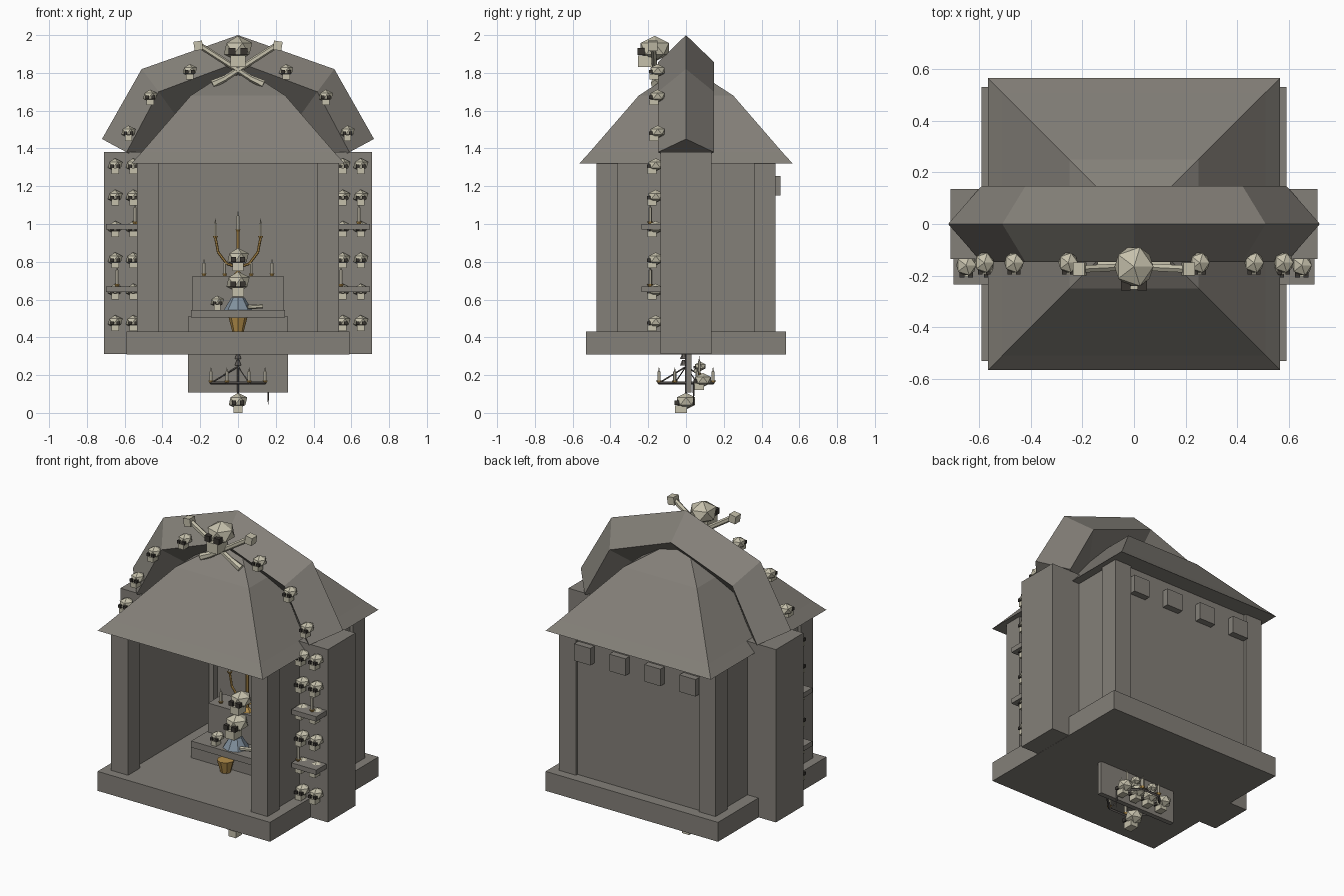
import bpy, bmesh, math
from mathutils import Vector, Matrix

if "Cube" in bpy.data.objects:
    bpy.data.objects.remove(bpy.data.objects["Cube"])

COL = {"stone": (0.23, 0.215, 0.19, 1), "bone": (0.56, 0.53, 0.41, 1), "dark": (0.04, 0.035, 0.03, 1),
       "gold": (0.45, 0.27, 0.07, 1), "wax": (0.62, 0.58, 0.46, 1), "cloth": (0.22, 0.28, 0.34, 1),
       "iron": (0.12, 0.11, 0.10, 1)}
MATS = {}
for n, c in COL.items():
    MATS[n] = bpy.data.materials.new(n)
    MATS[n].diffuse_color = c
groups = {}


def grp(name, mat):
    """One mesh per named part; repeated pieces gather in it."""
    return groups.setdefault(name, (bmesh.new(), mat))[0]


def box(name, mat, x0, x1, y0, y1, z0, z1, rot=0.0):
    m = (Matrix.Translation(((x0 + x1) / 2, (y0 + y1) / 2, (z0 + z1) / 2)) @ Matrix.Rotation(rot, 4, 'Y')
         @ Matrix.Diagonal((x1 - x0, y1 - y0, z1 - z0, 1)))
    bmesh.ops.create_cube(grp(name, mat), size=1, matrix=m)


def rod(name, mat, a, b, r, r2=None, n=6):
    a, b = Vector(a), Vector(b)
    m = Matrix.Translation((a + b) / 2) @ (b - a).to_track_quat('Z', 'Y').to_matrix().to_4x4()
    bmesh.ops.create_cone(grp(name, mat), cap_ends=True, segments=n, radius1=r,
                          radius2=r if r2 is None else r2, depth=(b - a).length, matrix=m)


def loft(name, mat, rings, caps=True, closed=True):
    bm = grp(name, mat)
    vs = [[bm.verts.new(p) for p in ring] for ring in rings]
    k = len(rings[0])
    for a, b in zip(vs, vs[1:]):
        for i in range(k):
            j = (i + 1) % k
            bm.faces.new((a[i], a[j], b[j], b[i]))
    if caps:
        bm.faces.new(vs[0][::-1])
        bm.faces.new(vs[-1])
    bmesh.ops.recalc_face_normals(bm, faces=bm.faces)


def skull(name, x, y, z, w):
    m = Matrix.Translation((x, y, z + 0.1 * w)) @ Matrix.Diagonal((1.05, 1.1, 0.85, 1))
    bmesh.ops.create_icosphere(grp(name, "bone"), subdivisions=1, radius=w / 2, matrix=m)
    box(name, "bone", x - .24 * w, x + .24 * w, y - .55 * w, y + .05 * w, z - .5 * w, z - .12 * w)
    for s in (-1, 1):
        box(name + "_eyes", "dark", x + s * .2 * w - .11 * w, x + s * .2 * w + .11 * w,
            y - .58 * w, y - .35 * w, z - .1 * w, z + .12 * w)


def candle(name, x, y, z, h, r=0.009):
    rod(name + "_holders", "gold", (x, y, z), (x, y, z + .012), r * 1.1, r * 1.8)
    rod(name, "wax", (x, y, z + .01), (x, y, z + h * .75), r)
    rod(name, "wax", (x, y, z + h * .75), (x, y, z + h), r * .5, 0.001, 4)


# floor slab, corner posts and recessed walls
box("floor_slab", "stone", -.59, .59, -.53, .53, .31, .43)
for s in (-1, 1):
    for t in (-1, 1):
        x0, x1 = sorted((s * .42, s * .535))
        y0, y1 = sorted((t * .36, t * .475))
        box("corner_posts", "stone", x0, x1, y0, y1, .43, 1.325)
    x0, x1 = sorted((s * .45, s * .515))
    box("side_walls", "stone", x0, x1, -.37, .37, .43, 1.325)
    x0, x1 = sorted((s * .46, s * .71))
    box("arch_legs", "stone", x0, x1, -.135, .135, .311, 1.38)
box("back_wall", "stone", -.43, .43, .40, .46, .43, 1.325)
for x in (-.36, -.12, .12, .36):
    box("back_plaques", "stone", x - .055, x + .055, .45, .50, 1.15, 1.255)

# stepped pyramid roof
loft("roof", "stone", [[(sx * r, sy * r, z) for sx, sy in ((-1, -1), (1, -1), (1, 1), (-1, 1))]
                       for r, z in ((.565, 1.32), (.51, 1.38), (.25, 1.68), (.004, 1.84))])

# diamond-section arch over the roof
outer = [(.72, 1.45), (.51, 1.82), (0, 2.0)]
edge = [(.59, 1.38), (.42, 1.70), (0, 1.857)]
inner = [(.46, 1.31), (.33, 1.575), (0, 1.70)]
half = [(o, e, i) for o, e, i in zip(outer, edge, inner)]
path = [(s, t) for s, ts in ((-1, half), (1, half[1::-1])) for t in ts]
loft("roof_arch", "stone", [[(s * o[0], 0, o[1]), (s * e[0], -.148, e[1]),
                             (s * i[0], 0, i[1]), (s * e[0], .148, e[1])] for s, (o, e, i) in path])

# skulls on arch and legs, shelves with candles
for s in (-1, 1):
    for x, z in ((.58, 1.48), (.465, 1.67), (.255, 1.805)):
        skull("arch_skulls", s * x, -.15, z, .08)
    for k in range(6):
        for x in (.555, .65):
            skull("leg_skulls", s * x, -.16, 1.305 - k * .166, .082)
    for z in (.97, .64):
        x0, x1 = sorted((s * .53, s * .70))
        box("leg_shelves", "stone", x0, x1, -.235, -.13, z, z + .03)
    candle("shelf_candles", s * .64, -.19, 1.0 if s > 0 else .67, .115)
    candle("shelf_candles", s * .545, -.19, .67 if s > 0 else 1.0, .115)

# crest skull and crossed bones
skull("crest_skull", 0, -.165, 1.912, .16)
for s in (-1, 1):
    rod("crossed_bones", "bone", (s * .21, -.175, 1.95), (-s * .09, -.16, 1.757), .016)
    box("crossed_bones", "bone", s * .21 - .023, s * .21 + .023, -.2, -.15, 1.92, 1.968, s * .15)
    rod("crossed_bones", "bone", (-s * .06, -.16, 1.775), (-s * .135, -.165, 1.74), .016, .022)

# altar
box("altar_base", "stone", -.265, .265, -.08, .22, .43, .51)
box("altar_top", "stone", -.25, .25, -.10, .22, .505, .545)
box("altar_tier", "stone", -.24, .24, .05, .20, .54, .725)
rod("altar_cloth", "cloth", (0, -.02, .545), (0, -.02, .61), .075, .035, 8)
skull("altar_skulls", 0, -.01, .68, .13)
skull("altar_skulls", 0, .03, .81, .12)
skull("altar_skulls", -.11, -.04, .582, .075)
rod("altar_skulls", "bone", (.05, -.05, .56), (.13, -.03, .565), .012)
rod("altar_cup", "gold", (0, -.12, .43), (0, -.12, .505), .03, .05, 8)
for x in (-.18, -.07, .07, .18):
    candle("altar_candles", x, .09, .725, .09, .008)

# three-armed candelabrum
rod("candelabrum", "gold", (0, .09, .725), (0, .09, .965), .009)
rod("candelabrum", "gold", (0, .09, .725), (0, .09, .75), .035, .01)
candle("candelabrum_candles", 0, .09, .96, .11)
for s in (-1, 1):
    pts = [(s * x, .09, z) for x, z in ((0, .77), (.06, .79), (.105, .85), (.12, .93))]
    for a, b in zip(pts, pts[1:]):
        rod("candelabrum", "gold", a, b, .007)
    candle("candelabrum_candles", s * .12, .09, .925, .105)

# hanging panel with skulls below the floor
box("hanging_panel", "stone", -.265, .265, .0, .03, .108, .315)
for x in (-.14, -.045, .045, .14):
    skull("panel_skulls", x, .09, .165, .088)
for x in (-.07, .05):
    skull("panel_skulls", x, .075, .24, .06)
    candle("panel_candles", x + .06, .07, .2, .10, .007)
rod("panel_spike", "iron", (.16, .04, .15), (.16, .04, .045), .006, .002, 4)

# hanging candle ring and lowest skull
N = 8
ring = [Vector((.155 * math.cos((k + .5) * math.tau / N), .155 * math.sin((k + .5) * math.tau / N), .158))
        for k in range(N)]
for k, p in enumerate(ring):
    rod("candle_ring", "iron", p, ring[(k + 1) % N], .008, n=4)
    candle("ring_candles", p.x, p.y, .16, .08)
    if k % 2 == 0:
        rod("ring_chains", "iron", p, (0, 0, .245), .004, n=4)
rod("ring_chains", "iron", (0, 0, .09), (0, 0, .32), .006, n=4)
for z in (.25, .285):
    rod("ring_chains", "iron", (0, -.012, z), (0, -.012, z + .03), .02, .008)
skull("hanging_skull", 0, 0, .052, .104)

# turn every group into an object
for name, (bm, mat) in groups.items():
    me = bpy.data.meshes.new(name)
    bm.to_mesh(me)
    bm.free()
    me.materials.append(MATS[mat])
    bpy.context.collection.objects.link(bpy.data.objects.new(name, me))

for m in bpy.data.materials:
    if m.users and not m.is_grease_pencil:
        m.use_nodes = True
        m.node_tree.nodes["Principled BSDF"].inputs["Base Color"].default_value = m.diffuse_color
